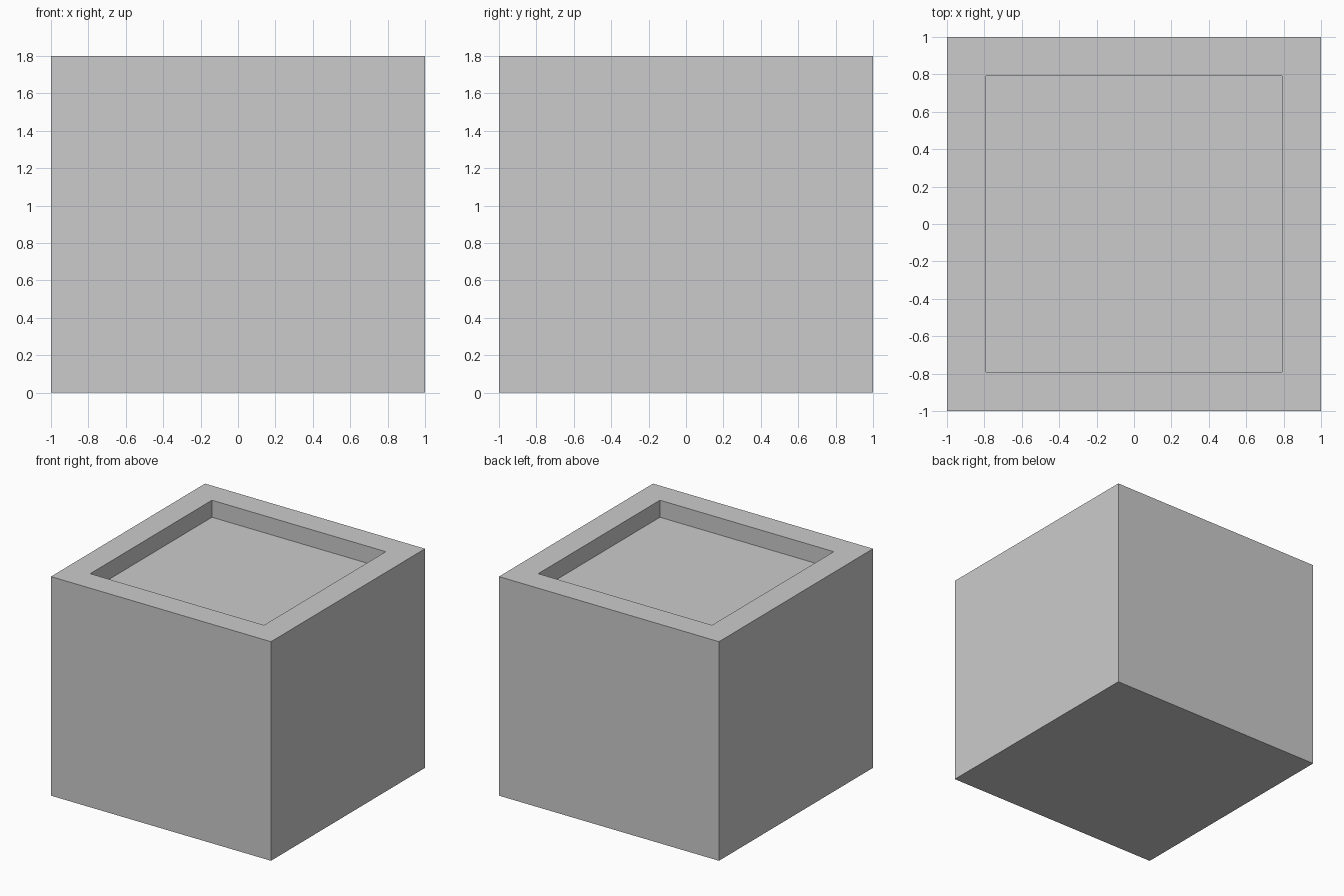
import bpy, bmesh
from mathutils import Matrix, Vector

if "Cube" in bpy.data.objects:
    bpy.data.objects.remove(bpy.data.objects["Cube"])

HEIGHT, RIM, DEPTH = 1.8, 0.21, 0.14

# Planter box: solid block standing on the ground
bm = bmesh.new()
bmesh.ops.create_cube(bm, size=1, matrix=Matrix.Translation((0, 0, HEIGHT / 2)) @ Matrix.Diagonal((2, 2, HEIGHT, 1)))
bm.normal_update()

# Recessed top: inset a flat rim, then extrude the floor straight down
top = max(bm.faces, key=lambda f: f.calc_center_median().z)
bmesh.ops.inset_region(bm, faces=[top], thickness=RIM, use_even_offset=True)
walls = bmesh.ops.extrude_discrete_faces(bm, faces=[top])
floor = walls["faces"][0]
bmesh.ops.translate(bm, verts=floor.verts[:], vec=Vector((0, 0, -DEPTH)))
bmesh.ops.recalc_face_normals(bm, faces=bm.faces[:])

mesh = bpy.data.meshes.new("planter_box")
bm.to_mesh(mesh)
bm.free()
bpy.context.collection.objects.link(bpy.data.objects.new("planter_box", mesh))
